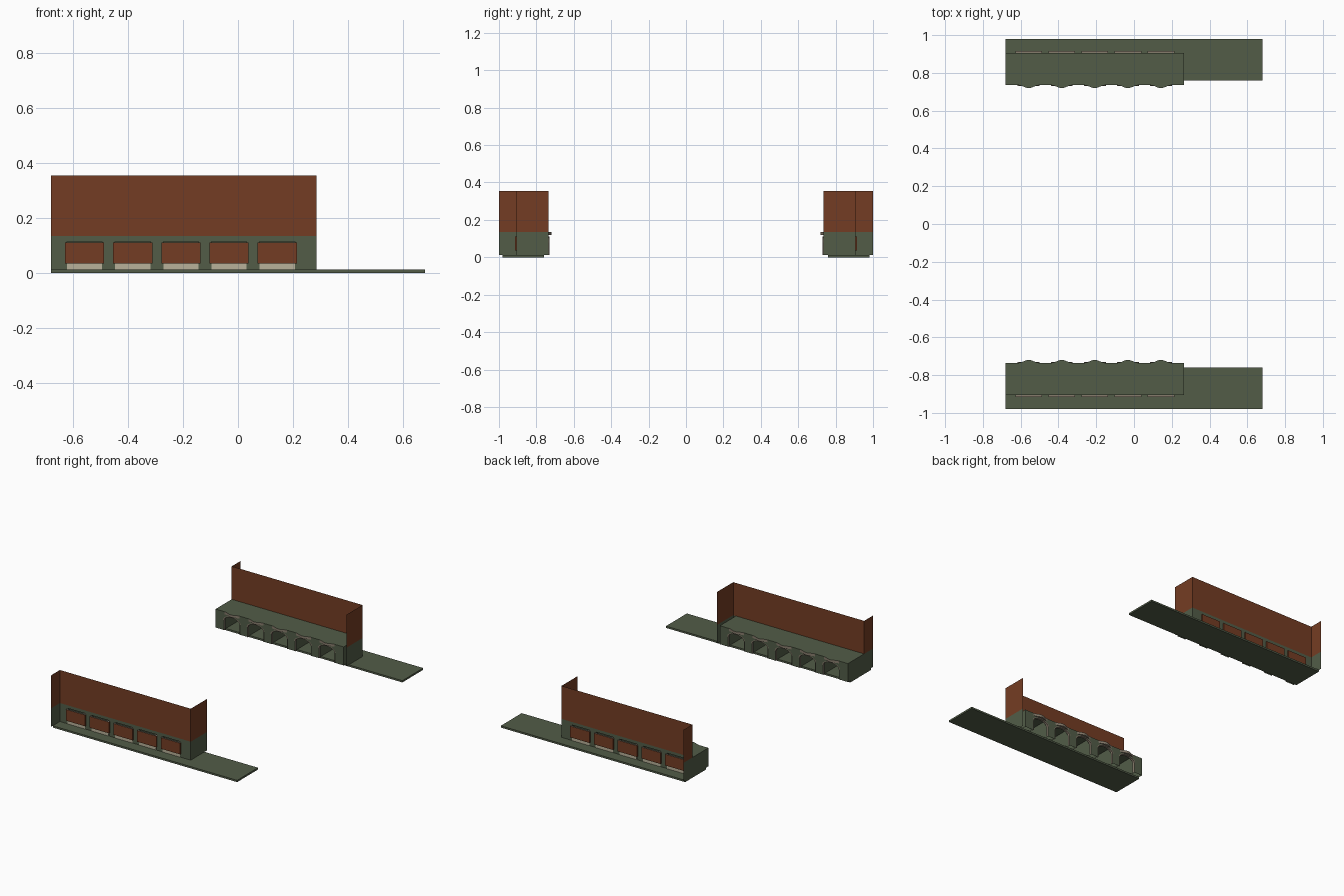
import bpy, bmesh, math

if "Cube" in bpy.data.objects:
    bpy.data.objects.remove(bpy.data.objects["Cube"])

def material(name, rgb):
    m = bpy.data.materials.new(name)
    m.diffuse_color = (*rgb, 1)
    m.use_nodes = True
    m.node_tree.nodes["Principled BSDF"].inputs["Base Color"].default_value = m.diffuse_color
    return m

GREEN = material("dark_green", (0.085, 0.108, 0.064))
BROWN = material("rust_brown", (0.175, 0.046, 0.017))
BEIGE = material("beige", (0.48, 0.44, 0.32))
TAUPE = material("taupe", (0.24, 0.20, 0.15))

X0, X1, XP = -0.68, 0.265, 0.285      # block ends and end panel
OUT, INN = -0.905, -0.735             # outer and inner faces of the front row
Z0, ZM, ZT = 0.012, 0.135, 0.355      # slab top, block top, wall top
CENTRES = [-0.5575 + 0.175 * i for i in range(5)]

def part(name, polys, mats):
    """Polygons as (points, material index); mirrored to the back row."""
    bm = bmesh.new()
    for pts, mi in polys:
        f = bm.faces.new([bm.verts.new(p) for p in pts])
        f.material_index = mi
    bmesh.ops.remove_doubles(bm, verts=bm.verts, dist=1e-5)
    bmesh.ops.triangulate(bm, faces=[f for f in bm.faces if len(f.verts) > 4])
    me = bpy.data.meshes.new(name)
    bm.to_mesh(me)
    bm.free()
    for m in mats:
        me.materials.append(m)
    ob = bpy.data.objects.new(name, me)
    bpy.context.collection.objects.link(ob)
    mod = ob.modifiers.new("mirror", 'MIRROR')
    mod.use_axis = (False, True, False)
    return ob

def plane_x(x, y0, y1, z0, z1, m=0):
    return ([(x, y0, z0), (x, y1, z0), (x, y1, z1), (x, y0, z1)], m)

def plane_y(y, x0, x1, z0, z1, m=0):
    return ([(x0, y, z0), (x1, y, z0), (x1, y, z1), (x0, y, z1)], m)

def plane_z(z, x0, x1, y0, y1, m=0):
    return ([(x0, y0, z), (x1, y0, z), (x1, y1, z), (x0, y1, z)], m)

def box(x0, x1, y0, y1, z0, z1, side=0, top=0):
    return [plane_x(x0, y0, y1, z0, z1, side), plane_x(x1, y0, y1, z0, z1, side),
            plane_y(y0, x0, x1, z0, z1, side), plane_y(y1, x0, x1, z0, z1, side),
            plane_z(z0, x0, x1, y0, y1, side), plane_z(z1, x0, x1, y0, y1, top)]

# long ground slab
part("ground_slab", box(X0, -X0, -0.98, -0.76, 0, Z0), [GREEN])

# block top and ends
part("block_shell", [plane_z(ZM, X0, X1, OUT, INN),
                     plane_x(X0, OUT, INN, Z0, ZM),
                     plane_x(X1, OUT, INN, Z0, ZM)], [GREEN])

# tall wall and two end panels, brown above and green below
part("tall_wall", [plane_y(OUT, X0, X1, ZM, ZT)], [BROWN])
part("end_panels", [f for z0, z1, m in ((Z0, ZM, 0), (ZM, ZT, 1)) for f in (
    plane_x(X0, -1.0, OUT, z0, z1, m),
    plane_y(OUT, X1, XP, z0, z1, m),
    plane_x(XP, OUT, INN, z0, z1, m))], [GREEN, BROWN])

def arch(c, w, spring, rise, n=8):
    """Door outline, left foot to right foot, as (x, z)."""
    top = [(c - w * math.cos(math.pi * i / n),
            spring + rise * math.sin(math.pi * i / n)) for i in range(n + 1)]
    return [(c - w, Z0)] + top + [(c + w, Z0)]

inner, outer, cells, trims, doors, sills, awnings = ([] for _ in range(7))
for i, c in enumerate(CENTRES):
    a = X0 if i == 0 else c - 0.0875
    b = X1 if i == 4 else c + 0.0875
    # inner face with arched opening, split at the crown
    path = arch(c, 0.058, 0.08, 0.03)
    half = len(path) // 2
    for edge, pts in ((a, path[:half + 1]), (b, path[half:][::-1])):
        outline = [(edge, Z0)] + pts + [(c, ZM), (edge, ZM)]
        inner.append(([(x, INN, z) for x, z in outline], 0))
    # raised arch trim
    rim = arch(c, 0.066, 0.08, 0.036)
    for j in range(len(path) - 1):
        (px, pz), (qx, qz) = path[j], path[j + 1]
        (rx, rz), (sx, sz) = rim[j], rim[j + 1]
        y = INN + 0.004
        if 0 < j < len(path) - 2:
            trims.append(([(px, y, pz), (qx, y, qz), (sx, y, sz), (rx, y, rz)], 0))
        trims.append(([(px, INN - 0.012, pz), (qx, INN - 0.012, qz),
                       (qx, y, qz), (px, y, pz)], 0))
    # outer face with square opening
    l, r, h = c - 0.064, c + 0.064, 0.115
    outer += [plane_y(OUT, a, l, Z0, ZM), plane_y(OUT, r, b, Z0, ZM),
              plane_y(OUT, l, r, h, ZM)]
    # stall side walls
    cells += [plane_x(l, OUT, INN, Z0, ZM), plane_x(r, OUT, INN, Z0, ZM)]
    # outer flap with pale top edge, and pale plate under it
    doors += box(c - 0.071, c + 0.071, -0.915, OUT - 0.001, 0.035, 0.11, 0, 1)
    sills += [plane_y(OUT - 0.002, l, r, Z0, 0.04)]
    # wavy awning over the arch
    n, w = 10, 0.055
    wave = [(c - w + 2 * w * k / n,
             INN + 0.0155 * (0.5 - 0.5 * math.cos(2 * math.pi * k / n))) for k in range(n + 1)]
    awnings.append(([(x, y, ZM) for x, y in wave], 0))
    awnings.append(([(x, y, 0.118) for x, y in wave], 1))
    for (px, py), (qx, qy) in zip(wave, wave[1:]):
        awnings.append(([(px, py, 0.118), (qx, qy, 0.118), (qx, qy, ZM), (px, py, ZM)], 1))

part("arched_inner_face", inner, [GREEN])
part("outer_face", outer, [GREEN])
part("stall_dividers", cells, [GREEN])
part("arch_trim", trims, [TAUPE])
part("flap_doors", doors, [BROWN, TAUPE])
part("door_sills", sills, [BEIGE])
part("wavy_awnings", awnings, [GREEN, TAUPE])
